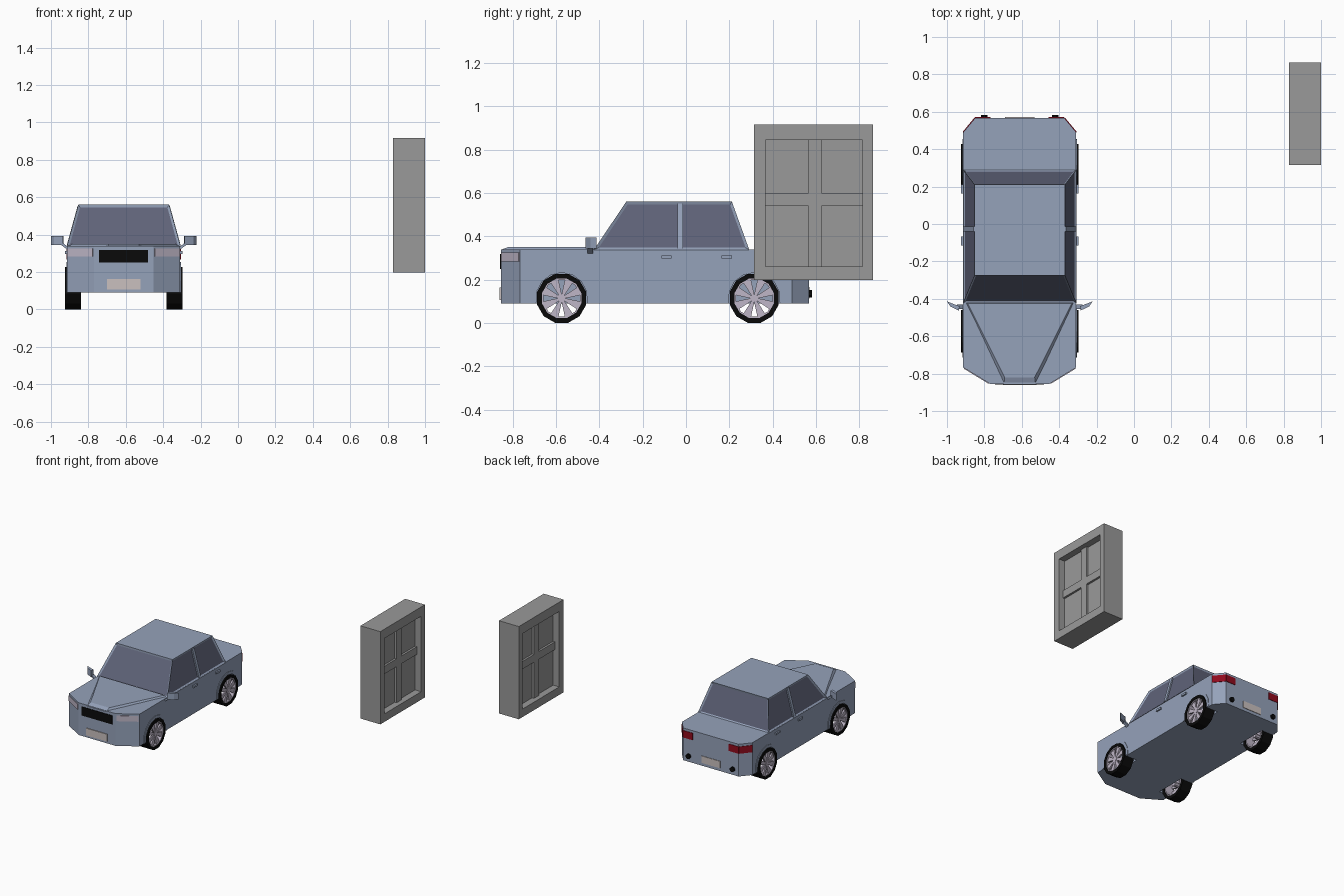
import bpy, bmesh, math
from mathutils import Vector

if "Cube" in bpy.data.objects:
    bpy.data.objects.remove(bpy.data.objects["Cube"])

CX = -0.611                     # car centre line


def material(name, r, g, b):
    m = bpy.data.materials.new(name)
    m.use_nodes = True
    m.diffuse_color = (r, g, b, 1)
    bsdf = next(n for n in m.node_tree.nodes if n.type == 'BSDF_PRINCIPLED')
    bsdf.inputs["Base Color"].default_value = (r, g, b, 1)
    bsdf.inputs["Roughness"].default_value = 0.6
    return m


PAINT = material("blue grey paint", 0.30, 0.36, 0.49)
GLASS = material("dark glass", 0.115, 0.125, 0.19)
BLACK = material("black rubber", 0.003, 0.003, 0.003)
SILVER = material("lilac silver", 0.52, 0.47, 0.57)
PLATE = material("pale plate", 0.59, 0.53, 0.52)
RED = material("tail red", 0.28, 0.003, 0.012)
GREY = material("window grey", 0.32, 0.32, 0.32)


def finish(name, bm, mats, cx):
    bmesh.ops.recalc_face_normals(bm, faces=bm.faces)
    mesh = bpy.data.meshes.new(name)
    bm.to_mesh(mesh)
    bm.free()
    for m in mats:
        mesh.materials.append(m)
    ob = bpy.data.objects.new(name, mesh)
    ob.location.x = cx
    bpy.context.scene.collection.objects.link(ob)
    return ob


def loft(name, a, b, mat, cx=CX, glazed=False):
    """Solid between two loops with the same number of points."""
    bm = bmesh.new()
    va, vb = [bm.verts.new(p) for p in a], [bm.verts.new(p) for p in b]
    n = len(a)
    bm.faces.new(va)
    bm.faces.new(vb)
    sides = [bm.faces.new((va[i], va[(i + 1) % n], vb[(i + 1) % n], vb[i])) for i in range(n)]
    bmesh.ops.recalc_face_normals(bm, faces=bm.faces)
    if glazed:
        bmesh.ops.inset_individual(bm, faces=sides, thickness=0.012, depth=-0.008,
                                   use_even_offset=True)
        for f in sides:
            f.material_index = 1
    return finish(name, bm, [mat, GLASS] if glazed else [mat], cx)


def at_z(pts, z):
    return [(x, y, z) for x, y in pts]


def at_x(pts, x):
    return [(x, y, z) for y, z in pts]


def box(name, x, y, z, mat, cx=CX):
    base = [(x[0], y[0]), (x[1], y[0]), (x[1], y[1]), (x[0], y[1])]
    return loft(name, at_z(base, z[0]), at_z(base, z[1]), mat, cx)


def arc(y, z, r, n, start=0.0, sweep=math.tau):
    return [(y + r * math.cos(start + sweep * i / n), z + r * math.sin(start + sweep * i / n))
            for i in range(n)]


def ring(name, y, z, r, x, n, mat, start, sweep=math.tau):
    """Square-section ring or arch around the x axis."""
    bm = bmesh.new()
    closed = sweep >= math.tau
    secs = []
    for i in range(n if closed else n + 1):
        t = start + sweep * i / n
        secs.append([bm.verts.new((px, y + pr * math.cos(t), z + pr * math.sin(t)))
                     for px, pr in ((x[0], r[0]), (x[1], r[0]), (x[1], r[1]), (x[0], r[1]))])
    for i in range(n):
        s, e = secs[i], secs[(i + 1) % len(secs)]
        for k in range(4):
            bm.faces.new((s[k], s[(k + 1) % 4], e[(k + 1) % 4], e[k]))
    if not closed:
        bm.faces.new(secs[0])
        bm.faces.new(secs[-1])
    return finish(name, bm, [mat], CX)


def strip(name, pts, z, mat, t=0.004):
    """Thin plates standing on a plan polyline, facing away from the car centre."""
    for i in range(len(pts) - 1):
        a, b = Vector(pts[i]), Vector(pts[i + 1])
        n = Vector((b.y - a.y, a.x - b.x)).normalized() * t
        if n.dot(a + b) < 0:
            n = -n
        quad = [a - n, b - n, b + n, a + n]
        loft(name, at_z(quad, z[0]), at_z(quad, z[1]), mat)


def both(pts):
    """Close a right-hand outline with its mirror image."""
    return pts + [(-x, y) for x, y in reversed(pts)]


# Lower body with wheel wells cut out
outline = both([(0.158, -0.855), (0.302, -0.767), (0.302, 0.49), (0.238, 0.567)])
body = loft("body", at_z(outline, 0.09), at_z(outline, 0.34), PAINT)
AXLES, WZ = (-0.574, 0.315), 0.114
for y in AXLES:
    for s in (-1, 1):
        circle = arc(y, WZ, 0.123, 12, math.pi / 12)
        cutter = loft("well_cutter", at_x(circle, s * 0.205), at_x(circle, s * 0.33), PAINT)
        cutter.hide_render = True
        mod = body.modifiers.new("well", 'BOOLEAN')
        mod.operation, mod.solver, mod.object = 'DIFFERENCE', 'EXACT', cutter
bpy.context.view_layer.update()
cut = bpy.data.meshes.new_from_object(body.evaluated_get(bpy.context.evaluated_depsgraph_get()))
body.modifiers.clear()
body.data = cut
for ob in [o for o in bpy.data.objects if o.name.startswith("well_cutter")]:
    bpy.data.objects.remove(ob)

# Raised bonnet
loft("bonnet", at_z(both([(0.085, -0.859), (0.29, -0.42)]), 0.336),
     at_z(both([(0.08, -0.82), (0.278, -0.425)]), 0.351), PAINT)

# Cabin with inset glass, and centre pillars
loft("cabin", at_z(both([(0.304, -0.425), (0.304, 0.292)]), 0.338),
     at_z(both([(0.243, -0.276), (0.243, 0.212)]), 0.56), PAINT, glazed=True)
for s in (-1, 1):
    def pillar(x, z):
        return [(s * (x - 0.012), -0.04, z), (s * (x + 0.002), -0.04, z),
                (s * (x + 0.002), -0.014, z), (s * (x - 0.012), -0.014, z)]
    loft("centre_pillar", pillar(0.302, 0.345), pillar(0.245, 0.552), PAINT)

for s in (-1, 1):
    # Wheels
    for y in AXLES:
        ring("tyre", y, WZ, (0.094, 0.117), (s * 0.228, s * 0.313), 12, BLACK, math.pi / 12)
        ring("rim", y, WZ, (0.087, 0.095), (s * 0.232, s * 0.309), 12, SILVER, math.pi / 12)
        for k in range(8):
            t = math.tau * (k + 0.5) / 8
            wedge = [(y + r * math.cos(t + d), WZ + r * math.sin(t + d))
                     for r, d in ((0.012, -0.5), (0.09, -0.22), (0.09, 0.22), (0.012, 0.5))]
            loft("spoke", at_x(wedge, s * 0.29), at_x(wedge, s * 0.303), SILVER)
        hub = arc(y, WZ, 0.018, 8)
        loft("hub", at_x(hub, s * 0.235), at_x(hub, s * 0.306), SILVER)
        ring("wheel_arch", y, WZ, (0.119, 0.141), (s * 0.295, s * 0.306), 8, PAINT,
             -0.17, math.pi + 0.34)
    # Door handles
    for y in (-0.09, 0.188):
        box("door_handle", (s * 0.298, s * 0.313), (y - 0.024, y + 0.024), (0.297, 0.312), PAINT)
    # Mirrors
    shell = [(s * x, y) for x, y in ((0.389, -0.414), (0.372, -0.44), (0.325, -0.463),
                                     (0.322, -0.44))]
    loft("mirror", at_z(shell, 0.344), at_z(shell, 0.394), PAINT)
    foot = [(s * 0.298, -0.455, 0.318), (s * 0.298, -0.43, 0.318),
            (s * 0.298, -0.43, 0.335), (s * 0.298, -0.455, 0.335)]
    tip = [(s * 0.335, y, z + 0.027) for x, y, z in foot]
    loft("mirror_arm", foot, tip, PAINT)
    # Lamps
    strip("headlight", [(s * 0.298, -0.7695), (s * 0.165, -0.8505)], (0.283, 0.326), SILVER)
    strip("tail_light", [(s * 0.302, 0.49), (s * 0.238, 0.567), (s * 0.155, 0.567)],
          (0.268, 0.322), RED)
    # Exhaust tips
    pipe = [(s * 0.189 + u, v) for u, v in arc(0, 0.135, 0.019, 8, math.pi / 8)]
    loft("exhaust", [(u, 0.55, v) for u, v in pipe], [(u, 0.582, v) for u, v in pipe], BLACK)

# Grille and number plates
strip("grille", [(-0.131, -0.855), (0.131, -0.855)], (0.25, 0.318), BLACK)
strip("front_plate", [(-0.09, -0.857), (0.09, -0.857)], (0.107, 0.163), PLATE)
strip("rear_plate", [(-0.08, 0.567), (0.08, 0.567)], (0.113, 0.167), PLATE)

# Free-standing window: frame, glazing bars and pane
X, Y, Z = (0.83, 1.0), (0.315, 0.863), (0.198, 0.917)
YI, ZI = (0.368, 0.816), (0.26, 0.845)
box("window_sill", X, Y, (Z[0], ZI[0]), GREY, 0)
box("window_head", X, Y, (ZI[1], Z[1]), GREY, 0)
box("window_jamb_front", X, (Y[0], YI[0]), ZI, GREY, 0)
box("window_jamb_back", X, (YI[1], Y[1]), ZI, GREY, 0)
box("window_mullion", (0.866, 0.964), (0.566, 0.626), ZI, GREY, 0)
for side in ((YI[0], 0.566), (0.626, YI[1])):
    box("window_rail", (0.866, 0.964), side, (0.54, 0.6), GREY, 0)
box("window_pane", (0.882, 0.948), YI, ZI, GREY, 0)
